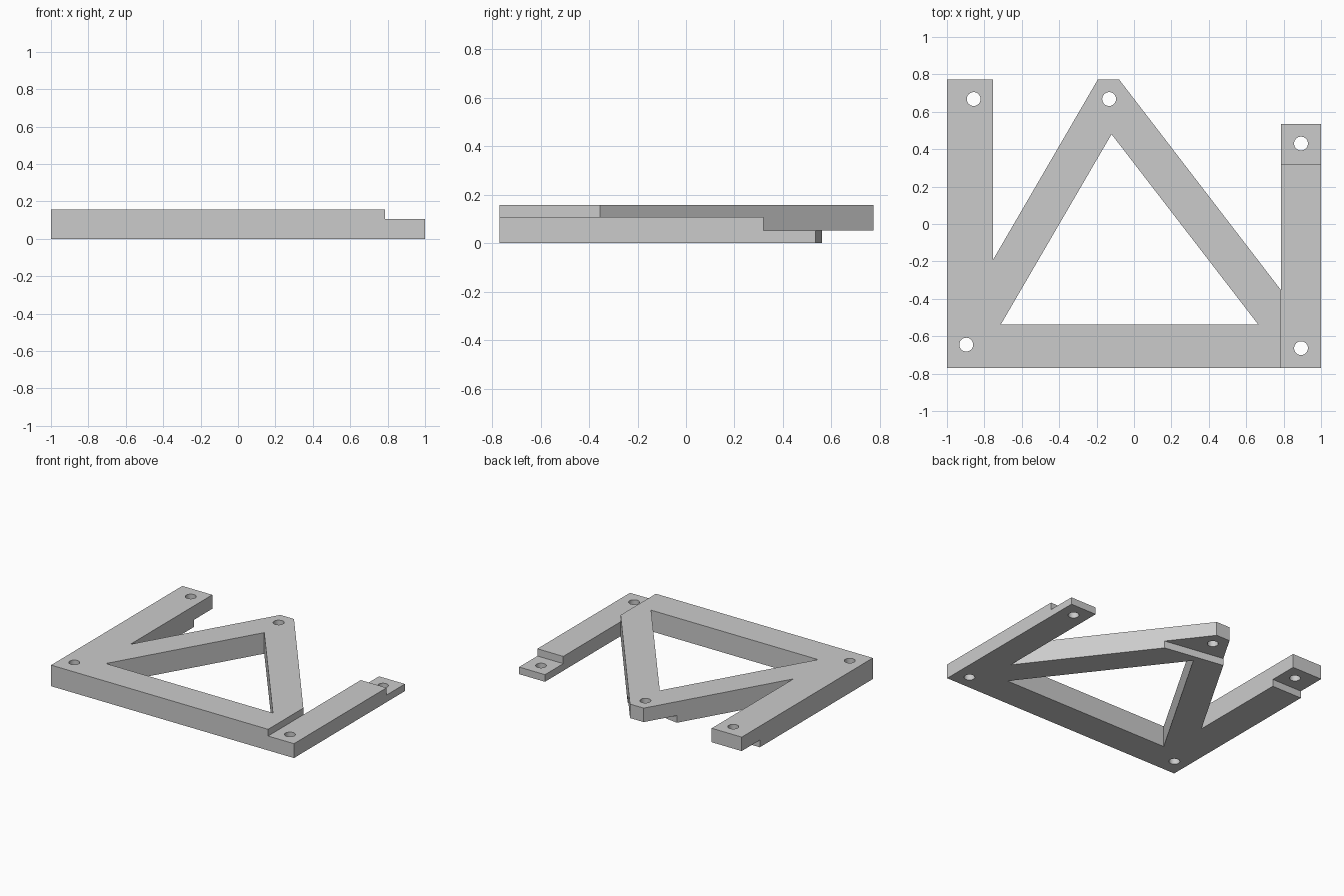
import bpy
import bmesh

cube = bpy.data.objects.get("Cube")
if cube:
    bpy.data.objects.remove(cube, do_unlink=True)

# Levels of the half-lap joints
TOP, MID, LOW = 0.157, 0.107, 0.053
ABOVE, BELOW = 0.3, -0.1

grey = bpy.data.materials.new("light grey")
grey.use_nodes = True
grey.diffuse_color = (0.6, 0.6, 0.6, 1)
grey.node_tree.nodes["Principled BSDF"].inputs["Base Color"].default_value = (0.6, 0.6, 0.6, 1)


def finish(name, bm):
    bmesh.ops.recalc_face_normals(bm, faces=bm.faces)
    mesh = bpy.data.meshes.new(name)
    bm.to_mesh(mesh)
    bm.free()
    mesh.materials.append(grey)
    obj = bpy.data.objects.new(name, mesh)
    bpy.context.collection.objects.link(obj)
    return obj


def prism(name, outline, z0, z1):
    bm = bmesh.new()
    face = bm.faces.new([bm.verts.new((x, y, z0)) for x, y in outline])
    ext = bmesh.ops.extrude_face_region(bm, geom=[face])
    verts = [v for v in ext["geom"] if isinstance(v, bmesh.types.BMVert)]
    bmesh.ops.translate(bm, verts=verts, vec=(0, 0, z1 - z0))
    return finish(name, bm)


def box(name, x0, x1, y0, y1, z0, z1):
    return prism(name, [(x0, y0), (x1, y0), (x1, y1), (x0, y1)], z0, z1)


def drill(name, x, y, radius=0.037):
    bm = bmesh.new()
    bmesh.ops.create_cone(bm, cap_ends=True, segments=32, radius1=radius, radius2=radius, depth=1)
    bmesh.ops.translate(bm, verts=bm.verts, vec=(x, y, 0))
    return finish(name, bm)


# Plate with two side arms and a triangular brace
frame = prism("bracket_frame", [
    (-1, -0.77), (1, -0.77), (1, 0.535), (0.787, 0.535), (0.787, -0.355),
    (-0.08, 0.773), (-0.193, 0.773), (-0.753, -0.19), (-0.753, 0.773), (-1, 0.773)], 0, TOP)

cutters = [
    # Triangular window
    prism("window_cutter", [(-0.712, -0.537), (0.664, -0.537), (-0.12, 0.48)], BELOW, ABOVE),
    # Lowered left arm and its thin tip
    box("arm_top_cutter", 0.787, 1.2, -1, 0.8, MID, ABOVE),
    box("arm_tip_cutter", 0.7, 1.2, 0.32, 0.8, LOW, ABOVE),
    # Underside notches of the right arm and the brace apex
    box("right_arm_notch_cutter", -1.2, -0.7, 0.56, 1, BELOW, LOW),
    prism("apex_notch_cutter", [(-0.45, 0.582), (0.3, 0.462), (0.3, 1), (-0.45, 1)], BELOW, LOW),
]
# Screw holes
for x, y in [(-0.857, 0.668), (-0.133, 0.668), (0.893, 0.43), (0.893, -0.664), (-0.897, -0.645)]:
    cutters.append(drill("hole_cutter", x, y))

bpy.context.view_layer.objects.active = frame
for cutter in cutters:
    cutter.hide_render = True
    mod = frame.modifiers.new("cut", "BOOLEAN")
    mod.operation = "DIFFERENCE"
    mod.solver = "EXACT"
    mod.object = cutter
    bpy.ops.object.modifier_apply(modifier=mod.name)
    bpy.data.objects.remove(cutter, do_unlink=True)

# Smooth hole walls, sharp edges elsewhere
bpy.ops.object.select_all(action="DESELECT")
frame.select_set(True)
bpy.ops.object.shade_smooth_by_angle()
